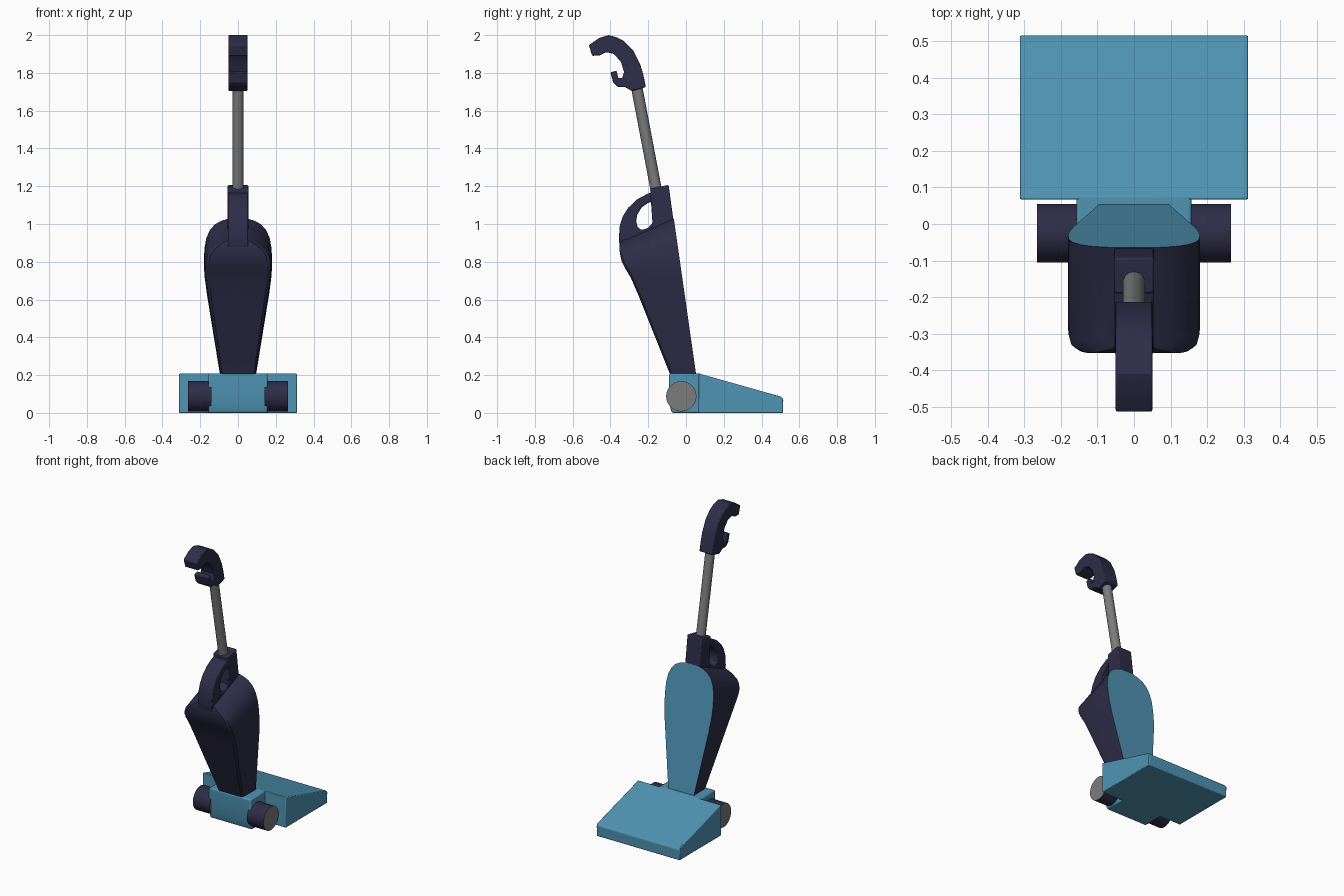
import bpy, bmesh, math
from mathutils import Vector

if "Cube" in bpy.data.objects:
    bpy.data.objects.remove(bpy.data.objects["Cube"])


def material(name, rgb):
    m = bpy.data.materials.new(name)
    m.diffuse_color = (*rgb, 1)
    m.use_nodes = True
    m.node_tree.nodes["Principled BSDF"].inputs["Base Color"].default_value = m.diffuse_color
    return m


NAVY = material("dark navy", (0.027, 0.026, 0.065))
BLUE = material("sea blue", (0.08, 0.30, 0.46))
GREY = material("mid grey", (0.2, 0.2, 0.2))


def finish(bm, name, mats, bevel=0.0, angle=30):
    bmesh.ops.recalc_face_normals(bm, faces=bm.faces)
    me = bpy.data.meshes.new(name)
    bm.to_mesh(me)
    bm.free()
    for m in mats:
        me.materials.append(m)
    ob = bpy.data.objects.new(name, me)
    bpy.context.collection.objects.link(ob)
    bpy.ops.object.select_all(action='DESELECT')
    ob.select_set(True)
    bpy.context.view_layer.objects.active = ob
    bpy.ops.object.shade_smooth_by_angle(angle=math.radians(angle))
    if bevel:
        mod = ob.modifiers.new("edge bevel", 'BEVEL')
        mod.width = bevel
        mod.segments = 2
        mod.limit_method = 'ANGLE'
        mod.angle_limit = math.radians(40)
    return ob


def prism(name, profile, half, mat, bevel=0.0):
    """Extrude a (y, z) side profile across x."""
    bm = bmesh.new()
    f = bm.faces.new([bm.verts.new((-half, y, z)) for y, z in profile])
    ext = bmesh.ops.extrude_face_region(bm, geom=[f])
    vs = [g for g in ext["geom"] if isinstance(g, bmesh.types.BMVert)]
    bmesh.ops.translate(bm, verts=vs, vec=(2 * half, 0, 0))
    return finish(bm, name, [mat], bevel)


def cylinder(name, a, b, radius, sides, mats):
    a, b = Vector(a), Vector(b)
    bm = bmesh.new()
    bmesh.ops.create_cone(bm, cap_ends=True, segments=sides, radius1=radius,
                          radius2=radius, depth=(b - a).length)
    rot = (b - a).to_track_quat('Z', 'Y').to_matrix()
    bmesh.ops.rotate(bm, verts=bm.verts, matrix=rot)
    bmesh.ops.translate(bm, verts=bm.verts, vec=(a + b) / 2)
    bm.faces.ensure_lookup_table()
    if len(mats) > 1:  # flat ends take the second colour
        for f in bm.faces:
            f.material_index = int(len(f.verts) > 4)
    return finish(bm, name, mats)


def front_y(z):
    return 0.053 - 0.143 * (z - 0.207)


# Floor head and the block that joins it to the body
prism("floor_head", [(0.067, 0), (0.513, 0), (0.515, 0.072), (0.503, 0.086),
                     (0.067, 0.209)], 0.312, BLUE, 0.005)
prism("head_block", [(-0.075, 0), (0.08, 0), (0.08, 0.208), (-0.09, 0.208),
                     (-0.09, 0.05)], 0.157, BLUE, 0.008)

# Rear wheels with grey end discs
for side, s in (("left", -1), ("right", 1)):
    cylinder(side + "_wheel", (s * 0.14, -0.025, 0.088), (s * 0.265, -0.025, 0.088),
             0.08, 40, [NAVY, GREY])

# Tapered body: half width, front z, back y, back z for each ring
rings = [(0.095, 0.200, -0.083, 0.200), (0.165, 0.630, -0.255, 0.630),
         (0.177, 0.730, -0.292, 0.715), (0.180, 0.800, -0.322, 0.765),
         (0.178, 0.870, -0.340, 0.800), (0.168, 0.925, -0.348, 0.835),
         (0.148, 0.970, -0.352, 0.860), (0.120, 1.000, -0.351, 0.882),
         (0.085, 1.018, -0.345, 0.902), (0.050, 1.028, -0.335, 0.918)]
bm = bmesh.new()
loops = []
for w, zf, yb, zb in rings:
    inner = w * 0.87
    half = [(w, front_y(zf), zf), (w, yb + 0.035, zb + 0.006),
            (w * 0.96, yb + 0.010, zb + 0.002), (inner, yb, zb)]
    pts = half + [(-x, y, z) for x, y, z in reversed(half)]
    loops.append([bm.verts.new(p) for p in pts])
for a, b in zip(loops, loops[1:]):
    for i in range(8):
        j = (i + 1) % 8
        f = bm.faces.new((a[i], a[j], b[j], b[i]))
        f.material_index = int(i == 7)  # the sloping face toward the head
bm.faces.new(loops[0])
bm.faces.new(loops[-1])
finish(bm, "body", [NAVY, BLUE])

# Neck socket and carrying strap
prism("neck_socket", [(front_y(0.95) - 0.004, 0.95), (front_y(1.207) - 0.002, 1.207),
                      (-0.19, 1.187), (-0.178, 1.01), (-0.19, 0.95)], 0.055, NAVY, 0.006)
prism("carry_handle", [(-0.335, 0.84), (-0.352, 0.88), (-0.355, 0.93), (-0.35, 0.995),
                       (-0.335, 1.04), (-0.307, 1.085), (-0.26, 1.13), (-0.2, 1.162),
                       (-0.17, 1.168), (-0.17, 1.12), (-0.2, 1.112), (-0.235, 1.088),
                       (-0.258, 1.05), (-0.264, 1.015), (-0.256, 0.983),
                       (-0.235, 0.968), (-0.2, 0.98), (-0.17, 1.01), (-0.17, 0.92),
                       (-0.29, 0.84)], 0.053, NAVY, 0.006)

# Pole
cylinder("pole", (0, -0.152, 1.15), (0, -0.264, 1.74), 0.03, 32, [GREY])

# Hooked grip with trigger
prism("grip", [(-0.286, 1.704), (-0.212, 1.725), (-0.226, 1.79), (-0.243, 1.847),
               (-0.28, 1.92), (-0.328, 1.968), (-0.365, 1.988), (-0.41, 2.0),
               (-0.46, 1.985), (-0.514, 1.947), (-0.497, 1.89), (-0.455, 1.893),
               (-0.423, 1.91), (-0.381, 1.9), (-0.344, 1.857), (-0.328, 1.804),
               (-0.339, 1.772), (-0.358, 1.772), (-0.368, 1.812), (-0.4, 1.803),
               (-0.386, 1.75), (-0.36, 1.725), (-0.323, 1.725)], 0.05, NAVY, 0.005)
